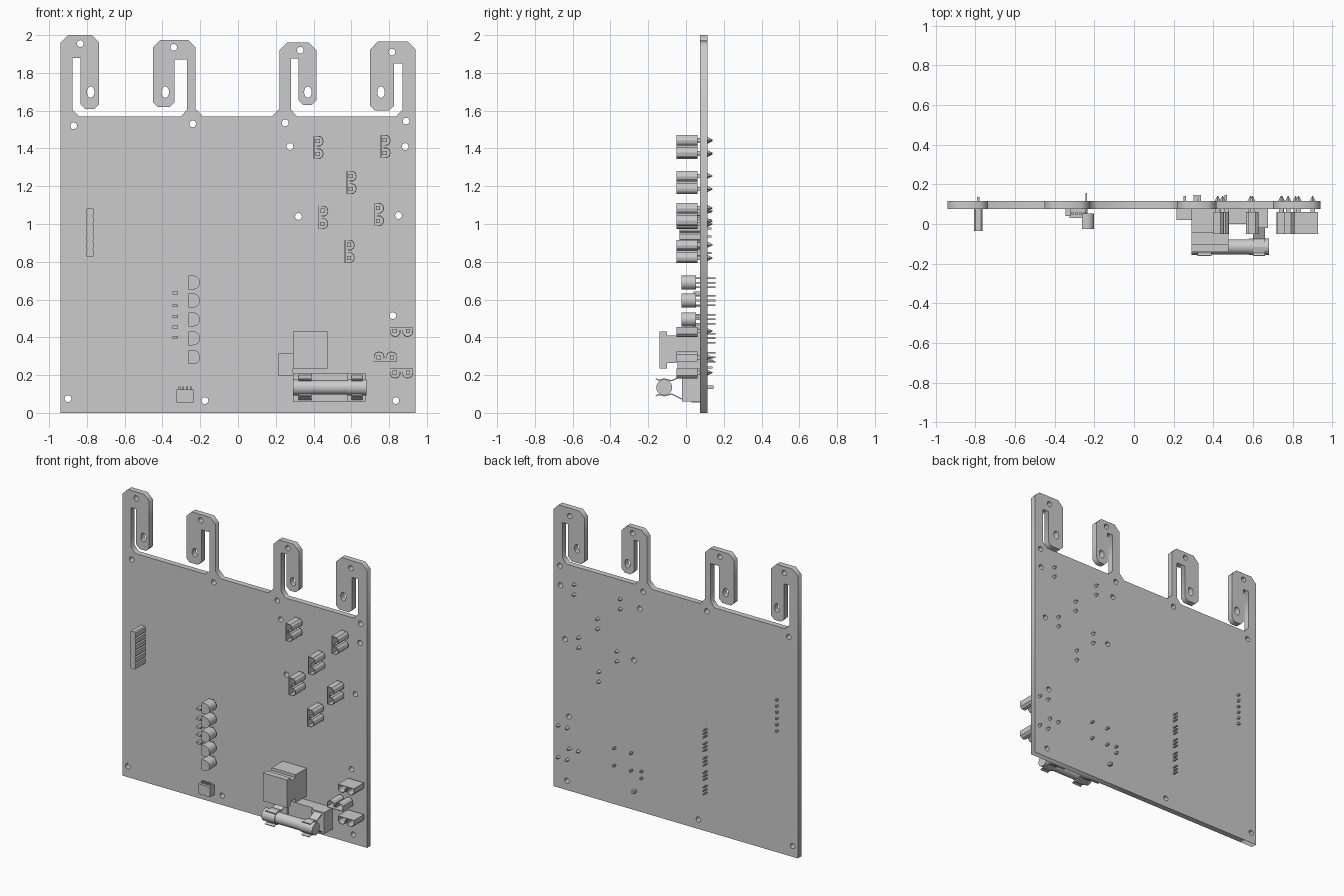
import bpy, bmesh, math
from mathutils import Vector, Matrix

if "Cube" in bpy.data.objects:
    bpy.data.objects.remove(bpy.data.objects["Cube"])

GREY = bpy.data.materials.new("light grey")
GREY.use_nodes = True
GREY.diffuse_color = (0.6, 0.6, 0.6, 1)
GREY.node_tree.nodes["Principled BSDF"].inputs["Base Color"].default_value = GREY.diffuse_color

FRONT, BACK = 0.075, 0.115     # board faces along y


def prism(bm, points, a, b, axis="y"):
    """Extrude an outline from a to b: (x, z) along y, or (y, z) along x."""
    place = (lambda p: (p[0], a, p[1])) if axis == "y" else (lambda p: (a, p[0], p[1]))
    face = bm.faces.new([bm.verts.new(place(p)) for p in points])
    grown = bmesh.ops.extrude_face_region(bm, geom=[face])["geom"]
    move = Vector((0, b - a, 0)) if axis == "y" else Vector((b - a, 0, 0))
    bmesh.ops.translate(bm, vec=move, verts=[v for v in grown if isinstance(v, bmesh.types.BMVert)])


def box(bm, x0, x1, y0, y1, z0, z1):
    prism(bm, [(x0, z0), (x1, z0), (x1, z1), (x0, z1)], y0, y1)


def ribbon(path, width):
    """Turn an open path into the closed outline of a thin strip."""
    pts = [Vector(p) for p in path]
    left, right = [], []
    for i, p in enumerate(pts):
        d = (pts[min(i + 1, len(pts) - 1)] - pts[max(i - 1, 0)]).normalized()
        n = Vector((-d.y, d.x)) * width / 2
        left.append(p + n)
        right.append(p - n)
    return left + right[::-1]


def pin(bm, x, z, end, size=0.008, start=FRONT):
    box(bm, x - size / 2, x + size / 2, start, end, z - size / 2, z + size / 2)


def finish(bm, name, smooth=False):
    bmesh.ops.recalc_face_normals(bm, faces=bm.faces)
    mesh = bpy.data.meshes.new(name)
    bm.to_mesh(mesh)
    bm.free()
    mesh.materials.append(GREY)
    obj = bpy.data.objects.new(name, mesh)
    bpy.context.collection.objects.link(obj)
    if smooth:
        bpy.ops.object.select_all(action="DESELECT")
        obj.select_set(True)
        bpy.context.view_layer.objects.active = obj
        bpy.ops.object.shade_smooth_by_angle()


# Board: outline with four hooked tabs, and holes, as one filled curve
TOP = 1.57


def hook(outer, inner, gap, tip, top, slot, low):
    """Hooked tab, listed from the stem's outer edge round to its inner foot."""
    s = 1 if tip > outer else -1
    c = 0.04
    edge = abs(outer) > 0.9
    foot = [] if edge else [(outer - s * c, TOP), (outer, TOP + c)]
    return foot + [
        (outer, top - c), (outer + s * c, top), (tip - s * c, top), (tip, top - c),
        (tip, low + 0.025), (tip - s * 0.025, low), (gap + s * 0.025, low),
        (gap, low + 0.025), (gap, slot), (inner, slot), (inner, TOP + 0.035),
        (inner + s * 0.032, TOP)]


outline = [(-0.94, 0)]
outline += hook(-0.94, -0.875, -0.835, -0.735, 2.0, 1.88, 1.61)
outline += hook(-0.225, -0.27, -0.335, -0.45, 1.975, 1.87, 1.62)[::-1]
outline += hook(0.22, 0.28, 0.32, 0.415, 1.96, 1.875, 1.63)
outline += hook(0.94, 0.87, 0.825, 0.70, 1.965, 1.85, 1.60)[::-1]
outline += [(0.94, 0)]


def ellipse(x, z, rx, rz, n=20):
    return [(x + rx * math.cos(2 * math.pi * i / n), z + rz * math.sin(2 * math.pi * i / n))
            for i in range(n)]


round_holes = [(-0.835, 1.955), (-0.34, 1.935), (0.33, 1.92), (0.815, 1.91), (-0.87, 1.52),
               (-0.24, 1.53), (0.25, 1.535), (0.275, 1.41), (0.89, 1.545), (0.885, 1.41),
               (0.32, 1.04), (0.85, 1.045), (0.82, 0.515), (0.835, 0.065), (-0.175, 0.065),
               (-0.9, 0.075)]
loops = [outline] + [ellipse(x, z, 0.018, 0.018) for x, z in round_holes]
loops += [ellipse(x, 1.698, 0.02, 0.03) for x in (-0.78, -0.385, 0.37, 0.757)]

curve = bpy.data.curves.new("board", "CURVE")
curve.dimensions, curve.fill_mode = "2D", "BOTH"
curve.extrude = (BACK - FRONT) / 2
for loop in loops:
    spline = curve.splines.new("POLY")
    spline.points.add(len(loop) - 1)
    for point, (x, z) in zip(spline.points, loop):
        point.co = (x, z, 0, 1)
    spline.use_cyclic_u = True
curve.materials.append(GREY)
board = bpy.data.objects.new("board", curve)
bpy.context.collection.objects.link(board)
board.matrix_world = (Matrix.Translation((0, (FRONT + BACK) / 2, 0))
                      @ Matrix.Rotation(math.pi / 2, 4, "X"))
bpy.ops.object.select_all(action="DESELECT")
board.select_set(True)
bpy.context.view_layer.objects.active = board
bpy.ops.object.convert(target="MESH")

# Sheet metal clips: a back plate with two rolled lobes and two pointed prongs
half = [(0.016, 0.007), (0.036, 0.008), (0.047, 0.018), (0.051, 0.032), (0.047, 0.048),
        (0.036, 0.058), (0.002, 0.061)]
lobes = half + [(u, -v) for u, v in half[::-1]]
clips = [(0.40, 1.405, 0), (0.755, 1.41, 0), (0.575, 1.22, 0), (0.425, 1.035, 0),
         (0.72, 1.05, 0), (0.565, 0.855, 0), (0.865, 0.455, -90), (0.78, 0.272, 90),
         (0.865, 0.235, -90)]
for number, (x, z, angle) in enumerate(clips, 1):
    bm = bmesh.new()
    ca, sa = math.cos(math.radians(angle)), math.sin(math.radians(angle))
    turn = lambda u, v: (x + u * ca - v * sa, z + u * sa + v * ca)
    prism(bm, [turn(*p) for p in ribbon(lobes, 0.004)], -0.05, 0.06)
    for v in (-0.035, 0.035):
        px, pz = turn(0.022, v)
        pin(bm, px, pz, BACK, 0.022, 0.055)
        bmesh.ops.create_cone(
            bm, cap_ends=True, segments=4, radius1=0.015, radius2=0.002, depth=0.026,
            matrix=Matrix.Translation((px, BACK + 0.013, pz)) @ Matrix.Rotation(-math.pi / 2, 4, "X"))
    finish(bm, f"clip_{number}")

# Pin header strip
bm = bmesh.new()
cell = 0.26 / 6
for i in range(6):
    z = 0.825 + cell * (i + 0.5)
    h, c = cell / 2, 0.007
    prism(bm, [(-0.805, z - h + c), (-0.798, z - h), (-0.77, z - h), (-0.763, z - h + c),
               (-0.763, z + h - c), (-0.77, z + h), (-0.798, z + h), (-0.805, z + h - c)],
          -0.035, FRONT)
    pin(bm, -0.784, z, 0.135, 0.012)
finish(bm, "pin_header")

# Row of transistors with rounded cases and three legs each
for number, z in enumerate((0.69, 0.595, 0.495, 0.395, 0.295), 1):
    bm = bmesh.new()
    arc = [(-0.238 + 0.037 * math.cos(t), z + 0.037 * math.sin(t))
           for t in [math.radians(-90 + 15 * i) for i in range(13)]]
    prism(bm, [(-0.262, z - 0.037)] + arc + [(-0.262, z + 0.037)], -0.025, 0.052)
    for dz in (-0.024, 0, 0.024):
        pin(bm, -0.24, z + dz, 0.155, 0.008, 0.05)
    finish(bm, f"transistor_{number}", smooth=True)

# Small surface parts beside the transistors
for number, z in enumerate((0.635, 0.567, 0.51, 0.455, 0.4), 1):
    bm = bmesh.new()
    box(bm, -0.346, -0.318, 0.04, FRONT, z - 0.007, z + 0.007)
    finish(bm, f"resistor_{number}")

# Small four-pin chip
bm = bmesh.new()
box(bm, -0.325, -0.235, 0.03, FRONT, 0.055, 0.125)
for i in range(4):
    x = -0.31 + 0.02 * i
    box(bm, x - 0.005, x + 0.005, 0.045, 0.06, 0.125, 0.14)
finish(bm, "chip")

# Relay: stepped block with a small block at its side
bm = bmesh.new()
prism(bm, [(-0.14, 0.235), (-0.1, 0.235), (-0.1, 0.265), (-0.045, 0.265), (-0.045, 0.235),
           (FRONT, 0.235), (FRONT, 0.43), (-0.045, 0.43), (-0.045, 0.41), (-0.1, 0.41),
           (-0.1, 0.43), (-0.14, 0.43)], 0.29, 0.475, "x")
for x in (0.332, 0.462):
    for z in (0.275, 0.396):
        pin(bm, x, z, 0.145, 0.012)
finish(bm, "relay")

bm = bmesh.new()
box(bm, 0.215, 0.29, 0.02, FRONT, 0.195, 0.315)
for z in (0.24, 0.288):
    pin(bm, 0.255, z, 0.14, 0.012)
finish(bm, "side_block")

# Fuse holder: tray with raised ends, sprung arms and a pin
bm = bmesh.new()
box(bm, 0.29, 0.675, 0.0, FRONT, 0.06, 0.21)
for x0, x1 in ((0.29, 0.39), (0.58, 0.675)):
    box(bm, x0, x1, -0.02, 0.0, 0.06, 0.21)
arm = [(-0.16, 0.045), (-0.145, 0.038), (-0.115, 0.045), (-0.075, 0.035), (-0.045, 0.05),
       (-0.01, 0.068)]
for x0, x1 in ((0.32, 0.39), (0.6, 0.66)):
    for side in (-1, 1):
        prism(bm, ribbon([(y, 0.135 + side * z) for y, z in arm], 0.006), x0, x1, "x")
pin(bm, 0.31, 0.135, 0.145, 0.018)
finish(bm, "fuse_holder")

# Fuse: glass tube with wider end caps
bm = bmesh.new()
for x0, x1, r in ((0.29, 0.39, 0.042), (0.38, 0.59, 0.038), (0.58, 0.68, 0.042)):
    prism(bm, ellipse(-0.115, 0.135, r, r, 24), x0, x1, "x")
finish(bm, "fuse", smooth=True)
